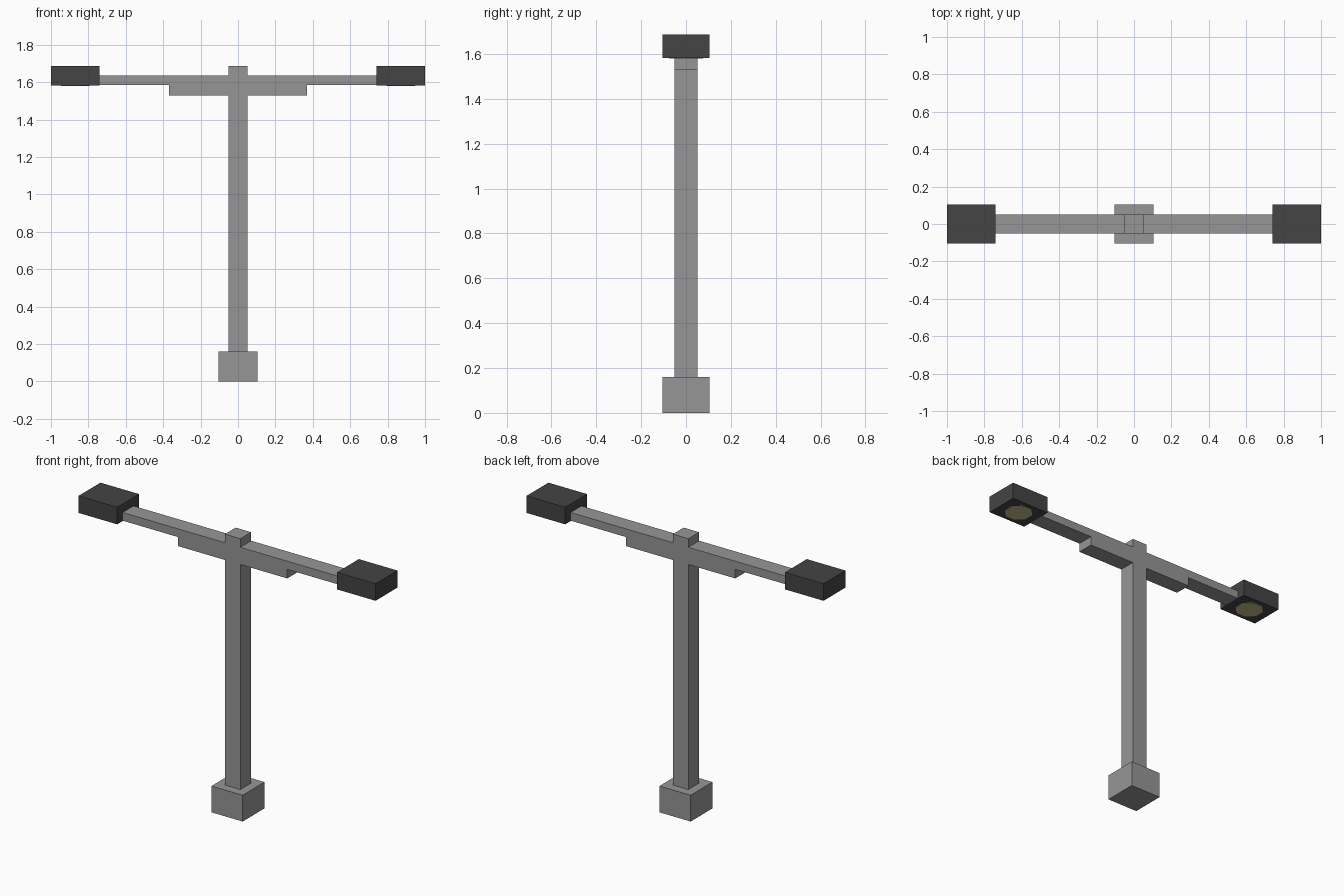
import bpy, bmesh, math

cube = bpy.data.objects.get("Cube")
if cube:
    bpy.data.objects.remove(cube, do_unlink=True)


def material(name, rgb):
    m = bpy.data.materials.new(name)
    m.use_nodes = True
    m.diffuse_color = (*rgb, 1)
    m.node_tree.nodes["Principled BSDF"].inputs["Base Color"].default_value = (*rgb, 1)
    return m


GREY = material("grey metal", (0.305, 0.305, 0.305))
DARK = material("dark housing", (0.058, 0.058, 0.058))
LENS = material("pale yellow lens", (0.55, 0.50, 0.26))


def prism(name, points, direction, mat):
    """Extrude a closed outline of 3D points along a direction."""
    bm = bmesh.new()
    face = bm.faces.new([bm.verts.new(p) for p in points])
    ext = bmesh.ops.extrude_face_region(bm, geom=[face], use_keep_orig=True)
    moved = [v for v in ext["geom"] if isinstance(v, bmesh.types.BMVert)]
    bmesh.ops.translate(bm, vec=direction, verts=moved)
    bmesh.ops.recalc_face_normals(bm, faces=bm.faces)
    mesh = bpy.data.meshes.new(name)
    bm.to_mesh(mesh)
    bm.free()
    mesh.materials.append(mat)
    obj = bpy.data.objects.new(name, mesh)
    bpy.context.collection.objects.link(obj)
    return obj


def box(name, x0, x1, y, z0, z1, mat):
    outline = [(x0, -y, z0), (x1, -y, z0), (x1, y, z0), (x0, y, z0)]
    return prism(name, outline, (0, 0, z1 - z0), mat)


# Foot block
box("base", -0.105, 0.105, 0.105, 0.0, 0.16, GREY)

# Post, brackets and arms share one mirrored outline
T = 0.052
half = [(T, 0.16), (T, 1.53), (0.368, 1.53), (0.368, 1.585),
        (0.74, 1.585), (0.74, 1.635), (T, 1.635), (T, 1.687)]
outline = half + [(-x, z) for x, z in reversed(half)]
prism("post_and_arms", [(x, -T, z) for x, z in outline], (0, 2 * T, 0), GREY)

# Lamp heads with an octagonal lens plate underneath
for side, s in (("left", 1), ("right", -1)):
    box(side + "_lamp_housing", *sorted((s * 0.74, s * 1.0)), 0.105, 1.583, 1.687, DARK)
    angles = [math.radians(22.5 + 45 * i) for i in range(8)]
    ring = [(s * 0.87 + 0.083 * math.cos(a), 0.083 * math.sin(a), 1.580) for a in angles]
    prism(side + "_lamp_lens", ring, (0, 0, 0.004), LENS)
